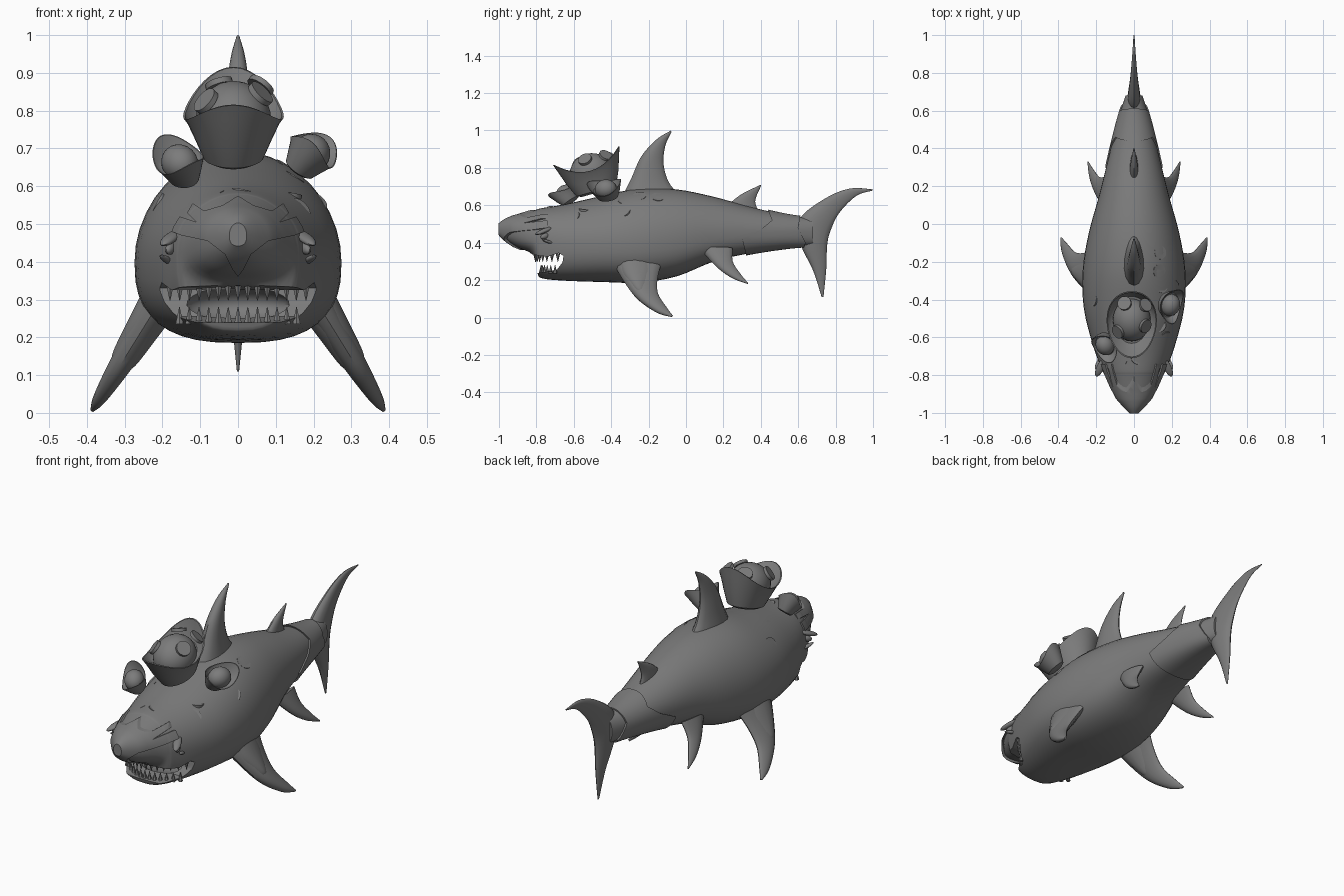
import bpy, bmesh, math, random
from math import sin, cos, pi, radians
from mathutils import Vector, Euler, Matrix
from mathutils.bvhtree import BVHTree

random.seed(4)
if "Cube" in bpy.data.objects:
    bpy.data.objects.remove(bpy.data.objects["Cube"])

grey = bpy.data.materials.new("stone grey")
grey.use_nodes = True
grey.diffuse_color = (0.2, 0.2, 0.2, 1)
grey.node_tree.nodes["Principled BSDF"].inputs["Base Color"].default_value = grey.diffuse_color


def smooth(obj, angle=35):
    bpy.ops.object.select_all(action="DESELECT")
    obj.select_set(True)
    bpy.context.view_layer.objects.active = obj
    bpy.ops.object.shade_smooth_by_angle(angle=radians(angle))


def make(name, bm):
    bmesh.ops.recalc_face_normals(bm, faces=bm.faces)
    mesh = bpy.data.meshes.new(name)
    bm.to_mesh(mesh)
    bm.free()
    mesh.materials.append(grey)
    obj = bpy.data.objects.new(name, mesh)
    bpy.context.collection.objects.link(obj)
    smooth(obj)
    return obj


def spline(rows, steps):
    """Catmull-Rom interpolation through rows of numbers."""
    out = []
    for i in range(len(rows) - 1):
        a, b, c, d = (rows[min(max(i + k, 0), len(rows) - 1)] for k in (-1, 0, 1, 2))
        for s in range(steps):
            t = s / steps
            out.append([q + t / 2 * (r - p + t * (2*p - 5*q + 4*r - e + t * (3*(q - r) + e - p)))
                        for p, q, r, e in zip(a, b, c, d)])
    return out + [list(rows[-1])]


def loft(rings):
    bm = bmesh.new()
    loops = [[bm.verts.new(p) for p in ring] for ring in rings]
    n = len(loops[0])
    for a, b in zip(loops, loops[1:]):
        for i in range(n):
            bm.faces.new((a[i], a[(i + 1) % n], b[(i + 1) % n], b[i]))
    bm.faces.new(loops[0])
    bm.faces.new(loops[-1])
    return bm


def prism(name, outline, along_x, near, far):
    """Helper solid: a (x or y, z) outline swept along the other axis."""
    rings = [[(d, u, z) if along_x else (u, d, z) for u, z in outline] for d in (near, far)]
    obj = make(name, loft(rings))
    obj.hide_render = True
    return obj


def boolean(obj, tool, operation):
    mod = obj.modifiers.new("cut", "BOOLEAN")
    mod.operation, mod.solver, mod.object = operation, "EXACT", tool
    bpy.context.view_layer.objects.active = obj
    bpy.ops.object.modifier_apply(modifier=mod.name)
    bpy.data.objects.remove(tool)
    smooth(obj)


# Body: y, half width, bottom, widest height, top
BODY = [(-.995, .015, .45, .47, .495), (-.96, .05, .415, .465, .52),
        (-.9, .1, .375, .46, .545), (-.82, .145, .335, .43, .57),
        (-.795, .158, .24, .42, .578), (-.77, .17, .21, .415, .585),
        (-.65, .215, .197, .4, .605), (-.45, .265, .19, .4, .65),
        (-.25, .272, .187, .4, .69), (-.05, .24, .22, .42, .685),
        (.15, .185, .3, .45, .645), (.35, .135, .345, .46, .59),
        (.55, .085, .375, .46, .545), (.68, .045, .385, .46, .53)]


def body_mesh(grow=0):
    rings = []
    for y, w, low, mid, top in spline(BODY, 4):
        ring = []
        for i in range(40):
            c, s = cos(2 * pi * i / 40), sin(2 * pi * i / 40)
            power = 1 if s >= 0 else .77
            height = top - mid if s >= 0 else mid - low
            ring.append((math.copysign(abs(c) ** power, c) * (w + grow), y - grow * (y < -.9),
                         mid + math.copysign(abs(s) ** power, s) * (height + grow)))
        rings.append(ring)
    return loft(rings)


bm = body_mesh()
bm.normal_update()
skin = BVHTree.FromBMesh(bm)
body = make("body", bm)

# Open mouth
mouth = [(-.95, .3), (-.86, .345), (-.81, .335), (-.74, .325), (-.68, .345), (-.655, .33),
         (-.66, .295), (-.69, .255), (-.77, .24), (-.88, .235)]
boolean(body, prism("mouth_cutter", mouth, True, -.4, .4), "DIFFERENCE")
bm = bmesh.new()
bmesh.ops.create_uvsphere(bm, u_segments=24, v_segments=12, radius=1,
                          matrix=Matrix.LocRotScale((0, -.645, .285), None, (.14, .09, .05)))
throat = make("throat_cutter", bm)
throat.hide_render = True
boolean(body, throat, "DIFFERENCE")

# Raised plates on the face and the tail
half = [(.04, .55), (.09, .535), (.12, .555), (.135, .53), (.11, .505), (.17, .525),
        (.2, .49), (.15, .47), (.08, .455), (.035, .42), (.015, .38)]
face = [(0, .575)] + half + [(0, .36)] + [(-x, z) for x, z in reversed(half)]
cuff = [(.41, .65), (.46, .52), (.4, .47), (.3, .42), (.33, .3), (.6, .3), (.64, .4), (.6, .48), (.63, .65)]
for name, outline, along_x, near, far in (("face_plate", face, False, -1.1, -.74),
                                          ("tail_cuff", cuff, True, -.3, .3)):
    plate = make(name, body_mesh(.008))
    boolean(plate, prism(name + "_cutter", outline, along_x, near, far), "INTERSECT")

# Nose diamond
bm = bmesh.new()
bmesh.ops.create_cone(bm, cap_ends=True, segments=4, radius1=.042, radius2=.026, depth=.03,
                      matrix=Matrix.Translation((0, -.985, .472)) @ Matrix.Rotation(pi / 2, 4, "X"))
make("nose_plate", bm)

# Eyes with brows
for side, label in ((1, "left"), (-1, "right")):
    for part, pos, size, tilt in (("eye", (.178, -.755, .435), (.012, .026, .015), .3),
                                  ("brow", (.178, -.76, .463), (.02, .055, .012), .35),
                                  ("cheek", (.188, -.735, .405), (.012, .04, .008), -.3)):
        bm = bmesh.new()
        place = Vector((pos[0] * side, pos[1], pos[2]))
        bmesh.ops.create_uvsphere(bm, u_segments=16, v_segments=10, radius=1,
                                  matrix=Matrix.LocRotScale(place, Euler((tilt, 0, .45 * side)), size))
        make(f"{label}_{part}", bm)


# Teeth
def teeth(name, count, reach, front, sweep, base, length):
    bm = bmesh.new()
    for i in range(count):
        u = 2 * i / (count - 1) - 1
        pos = Vector((u * reach, front + sweep * u * u, base + length / 2))
        bmesh.ops.create_cone(bm, cap_ends=True, segments=6, radius1=.012, radius2=.001,
                              depth=abs(length), matrix=Matrix.Translation(pos)
                              @ Matrix.Rotation(0 if length > 0 else pi, 4, "X"))
    make(name, bm)


teeth("upper_teeth", 15, .18, -.805, .12, .342, -.045)
teeth("lower_teeth", 13, .155, -.775, .075, .235, .045)


# Fins: leading y z, trailing y z, half thickness; the plane is x = start - slope * z
def fin(name, sections, start=0, slope=0, side=1):
    normal = Vector((1, 0, slope)).normalized()
    rings = []
    for ly, lz, ty, tz, thick in spline(sections, 6):
        ring = []
        for i in range(16):
            a = 2 * pi * i / 16
            t = (1 - cos(a)) / 2
            y, z = ly + (ty - ly) * t, lz + (tz - lz) * t
            p = Vector((start - slope * z, y, z)) + normal * thick * sin(a) * (1.2 - .5 * t)
            ring.append((p.x * side, p.y, p.z))
        rings.append(ring)
    return make(name, loft(rings))


fin("dorsal_fin", [(-.34, .65, -.02, .64, .06), (-.29, .75, -.09, .72, .045), (-.24, .86, -.12, .82, .033),
                   (-.16, .95, -.11, .92, .02), (-.08, 1, -.078, .99, .004)])
fin("second_dorsal_fin", [(.2, .58, .4, .55, .025), (.29, .655, .37, .62, .018), (.4, .71, .402, .705, .003)])
fin("tail_fin", [(1, .685, .995, .678, .003), (.88, .69, .91, .65, .01), (.75, .64, .82, .56, .02),
                 (.61, .53, .775, .47, .034), (.61, .4, .755, .39, .034), (.68, .25, .75, .26, .018),
                 (.725, .11, .735, .11, .003)])
PECTORAL = [(-.4, .32, -.12, .32, .05), (-.355, .23, -.15, .22, .04), (-.27, .11, -.15, .13, .03),
            (-.16, .03, -.1, .05, .018), (-.08, .004, -.07, .01, .005)]
CUFF = [(-.385, .32, -.16, .32, .058), (-.345, .225, -.17, .23, .047), (-.28, .14, -.2, .15, .036),
        (-.25, .12, -.22, .13, .02)]
PELVIC = [(.08, .36, .25, .37, .03), (.17, .265, .25, .3, .022), (.25, .21, .29, .235, .014),
          (.33, .18, .332, .185, .003)]
for side, label in ((1, "left"), (-1, "right")):
    fin(label + "_pectoral_fin", PECTORAL, .39, .62, side)
    fin(label + "_pectoral_cuff", CUFF, .39, .62, side)
    fin(label + "_pelvic_fin", PELVIC, .335, .5, side)


# Boat-shaped ingots: radius, height, share of the raised ends
def ingot(name, pos, size, turn):
    shape = [(.45, -.66, 0), (.6, -.6, 0), (.78, -.3, .1), (.92, -.08, .3), (1, 0, .45),
             (.96, .0, .45), (.85, -.1, .3), (.7, -.15, .1)]
    rings = [[(.72 * r * cos(a), r * sin(a), h + lift * sin(a) ** 2)
              for a in (2 * pi * i / 40 for i in range(40))] for r, h, lift in shape]
    bm = loft(rings)
    bmesh.ops.create_uvsphere(bm, u_segments=28, v_segments=14, radius=1,
                              matrix=Matrix.LocRotScale((0, 0, -.05), None, (.54, .62, .55)))
    bm.transform(Matrix.LocRotScale(Vector(pos), Euler([radians(d) for d in turn]), Vector((size,) * 3)))
    make(name, bm)


ingot("large_ingot", (-.012, -.51, .785), .185, (16, 0, 0))
ingot("left_ingot", (.195, -.43, .69), .095, (5, 38, -12))
ingot("right_ingot", (-.155, -.645, .665), .088, (28, -25, 18))


# Coins
def coin(name, pos, facing):
    bm = bmesh.new()
    turn = Vector(facing).to_track_quat("Z", "Y").to_matrix().to_4x4()
    bmesh.ops.create_cone(bm, cap_ends=True, segments=24, radius1=.037, radius2=.037, depth=.015,
                          matrix=Matrix.Translation(pos) @ turn)
    make(name, bm)


SPOTS = [(.14, -.15), (.135, -.25), (.02, -.71), (.07, -.69), (-.07, -.72), (.13, -.68), (.17, -.6),
         (.2, -.55), (.1, -.35), (.15, -.33), (.215, -.33), (-.15, -.36), (-.2, -.35), (-.22, -.4),
         (-.2, -.54), (-.15, -.5), (-.11, -.39), (.1, -.6), (.14, -.54), (-.2, -.6), (-.09, -.64),
         (.05, -.66), (.01, -.68), (.22, -.48)]
for i, (x, y) in enumerate(SPOTS):
    hit, normal, _, _ = skin.ray_cast(Vector((x, y, 2)), Vector((0, 0, -1)))
    jitter = Vector([random.uniform(-.4, .4) for _ in range(3)]) if i > 1 else Vector()
    coin(f"coin_{i + 1}", hit + normal * (.008 if i < 2 else random.uniform(.012, .035)), normal + jitter)
for i, (x, y, z, facing) in enumerate([(-.05, -.42, .87, (-.3, .3, 1)), (.06, -.54, .845, (.8, -.4, .8)),
                                       (-.085, -.57, .825, (-.8, -.5, .7)), (.06, -.43, .865, (.6, .4, .8))]):
    coin(f"ingot_coin_{i + 1}", (x, y, z), facing)
